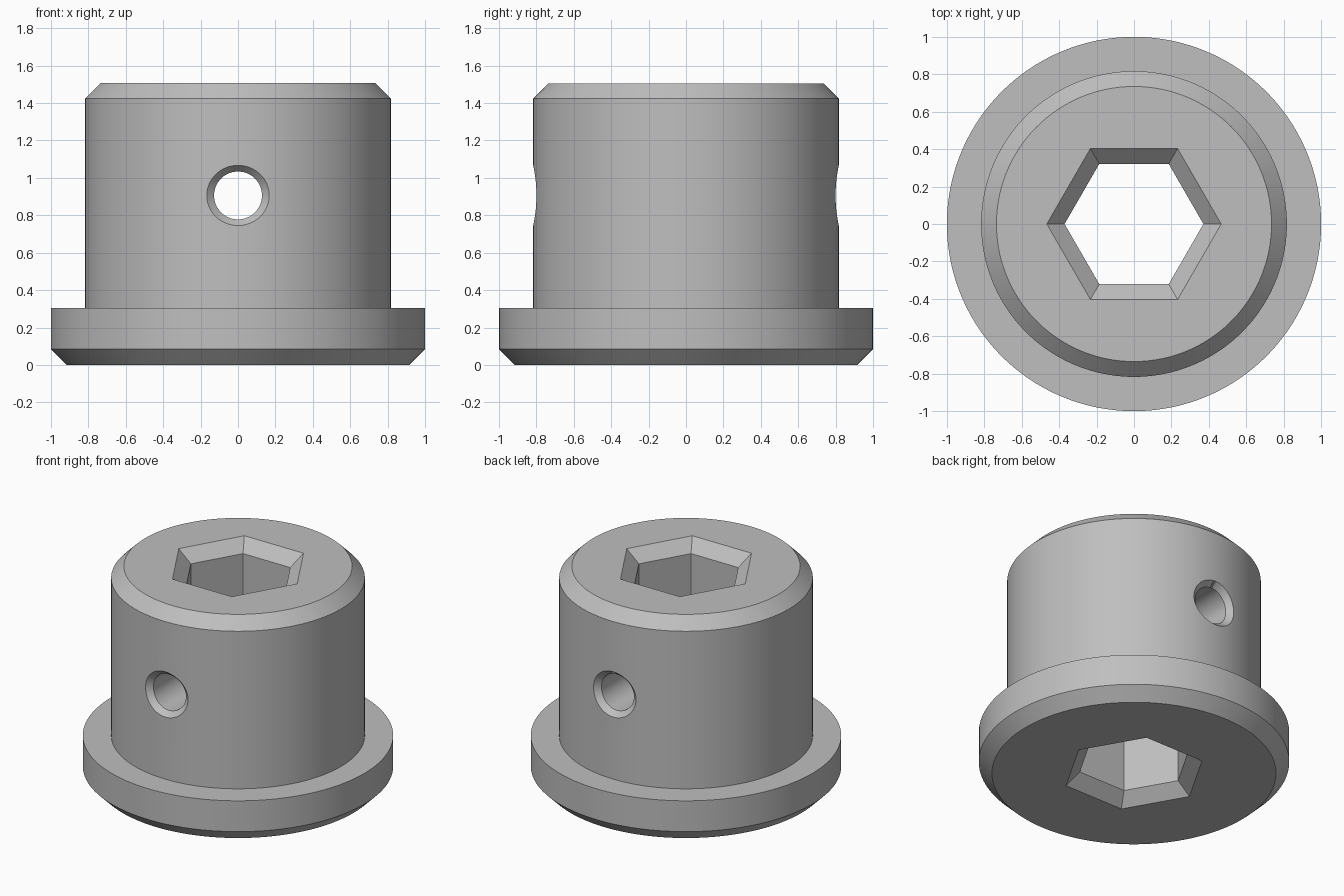
import bpy
import bmesh
from math import cos, sin, pi, sqrt, radians

if "Cube" in bpy.data.objects:
    bpy.data.objects.remove(bpy.data.objects["Cube"], do_unlink=True)

HEIGHT = 1.506
RADIUS = 0.817       # upper barrel
HOLE_Z = 0.906

steel = bpy.data.materials.new("grey_steel")
steel.use_nodes = True
GREY = (0.52, 0.52, 0.52, 1)
steel.diffuse_color = GREY
steel.node_tree.nodes["Principled BSDF"].inputs["Base Color"].default_value = GREY


def loft(name, rings):
    """Closed solid skinned through a list of point rings."""
    bm = bmesh.new()
    loops = [[bm.verts.new(p) for p in ring] for ring in rings]
    n = len(loops[0])
    for a, b in zip(loops, loops[1:]):
        for i in range(n):
            j = (i + 1) % n
            bm.faces.new((a[i], a[j], b[j], b[i]))
    bm.faces.new(loops[0])
    bm.faces.new(loops[-1])
    bmesh.ops.recalc_face_normals(bm, faces=bm.faces)
    mesh = bpy.data.meshes.new(name)
    bm.to_mesh(mesh)
    bm.free()
    mesh.materials.append(steel)
    obj = bpy.data.objects.new(name, mesh)
    bpy.context.collection.objects.link(obj)
    return obj


def turned(name, profile, sides):
    """Solid of revolution about z from (radius, height) pairs."""
    angles = [2 * pi * i / sides for i in range(sides)]
    return loft(name, [[(r * cos(t), r * sin(t), z) for t in angles]
                       for r, z in profile])


def cross_hole(name, sides=64):
    """Radial hole along y, with a chamfer that follows the barrel at each end."""
    angles = [2 * pi * i / sides for i in range(sides)]

    def ring(rx, rz, offset, side):
        return [(rx * cos(t),
                 side * (sqrt(RADIUS ** 2 - (rx * cos(t)) ** 2) + offset),
                 HOLE_Z + rz * sin(t)) for t in angles]

    sections = [(0.207, 0.201, 0.045), (0.167, 0.161, 0), (0.128, 0.128, -0.04)]
    return loft(name, [ring(*s, -1) for s in sections]
                + [ring(*s, 1) for s in reversed(sections)])


# Flanged barrel with chamfered rims
bushing = turned("flanged_bushing", [
    (0.915, 0), (1, 0.085), (1, 0.304), (RADIUS, 0.304),
    (RADIUS, 1.424), (0.735, HEIGHT)], 160)

# Hexagonal through socket, flared at both ends
socket = turned("hex_socket_cutter", [
    (0.561, -0.083), (0.466, 0), (0.371, 0.083),
    (0.371, HEIGHT - 0.083), (0.466, HEIGHT), (0.561, HEIGHT + 0.083)], 6)
pin_hole = cross_hole("pin_hole_cutter")

bpy.ops.object.select_all(action='DESELECT')
bpy.context.view_layer.objects.active = bushing
bushing.select_set(True)
for cutter in (socket, pin_hole):
    cutter.hide_render = True
    mod = bushing.modifiers.new(cutter.name, 'BOOLEAN')
    mod.operation = 'DIFFERENCE'
    mod.solver = 'EXACT'
    mod.object = cutter
    bpy.ops.object.modifier_apply(modifier=mod.name)
    bpy.data.objects.remove(cutter, do_unlink=True)

bpy.ops.object.shade_smooth_by_angle(angle=radians(30))
